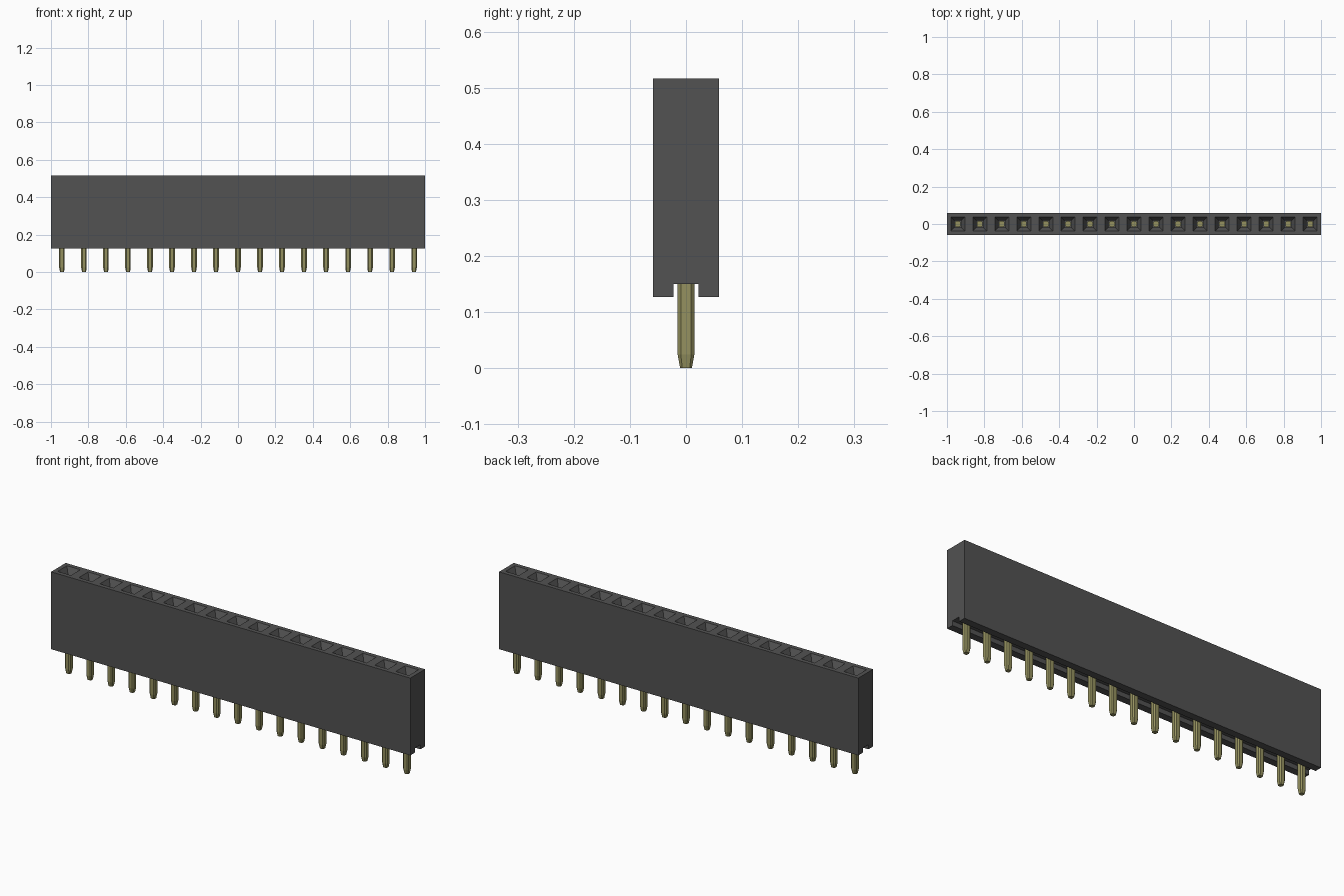
import bpy, bmesh

cube = bpy.data.objects.get("Cube")
if cube:
    bpy.data.objects.remove(cube, do_unlink=True)

COUNT = 17
PITCH = 2.0 / COUNT
HALF_Y, BOTTOM, TOP = 0.0585, 0.127, 0.516
SLOT_Y, SLOT_Z = 0.0225, 0.15
CENTRES = [(i - (COUNT - 1) / 2) * PITCH for i in range(COUNT)]


def material(name, rgb):
    m = bpy.data.materials.new(name)
    m.use_nodes = True
    m.diffuse_color = (*rgb, 1)
    bsdf = next(n for n in m.node_tree.nodes if n.type == 'BSDF_PRINCIPLED')
    bsdf.inputs["Base Color"].default_value = (*rgb, 1)
    return m


def finish(bm, name, mat):
    bmesh.ops.remove_doubles(bm, verts=bm.verts, dist=1e-5)
    bmesh.ops.recalc_face_normals(bm, faces=bm.faces)
    mesh = bpy.data.meshes.new(name)
    bm.to_mesh(mesh)
    bm.free()
    mesh.materials.append(mat)
    ob = bpy.data.objects.new(name, mesh)
    bpy.context.collection.objects.link(ob)
    return ob


def loft(bm, rings):
    """Skin consecutive closed rings of vertices with quads."""
    for a, b in zip(rings, rings[1:]):
        for i in range(len(a)):
            j = (i + 1) % len(a)
            bm.faces.new((a[i], a[j], b[j], b[i]))


def rect(bm, cx, hx, hy, z):
    return [bm.verts.new((cx + sx * hx, sy * hy, z))
            for sx, sy in ((-1, -1), (1, -1), (1, 1), (-1, 1))]


plastic = material("dark grey plastic", (0.085, 0.085, 0.085))
brass = material("brass", (0.30, 0.285, 0.115))

# Housing: one repeated cell per contact, open slot along the underside
bm = bmesh.new()
profile = [(HALF_Y, TOP), (HALF_Y, BOTTOM), (SLOT_Y, BOTTOM), (SLOT_Y, SLOT_Z),
           (-SLOT_Y, SLOT_Z), (-SLOT_Y, BOTTOM), (-HALF_Y, BOTTOM), (-HALF_Y, TOP)]
for k, cx in enumerate(CENTRES):
    # Top rim, funnel, straight socket and its floor
    rings = [rect(bm, cx, PITCH / 2, HALF_Y, TOP),
             rect(bm, cx, 0.037, 0.037, TOP),
             rect(bm, cx, 0.018, 0.018, TOP - 0.032),
             rect(bm, cx, 0.018, 0.018, 0.17)]
    loft(bm, rings)
    bm.faces.new(rings[-1])
    # Outer walls and slot
    left, right = [[bm.verts.new((cx + s * PITCH / 2, y, z)) for y, z in profile]
                   for s in (-1, 1)]
    for i in range(len(profile) - 1):
        bm.faces.new((left[i], left[i + 1], right[i + 1], right[i]))
    # End walls
    if k == 0:
        bm.faces.new(left)
    if k == COUNT - 1:
        bm.faces.new(right)
finish(bm, "housing", plastic)


# Pins: square bar with bevelled corners and a tapered tip
def pin_ring(bm, cx, h, z):
    c = h * 0.62
    pts = [(-c, -h), (c, -h), (h, -c), (h, c), (c, h), (-c, h), (-h, c), (-h, -c)]
    return [bm.verts.new((cx + x, y, z)) for x, y in pts]


for k, cx in enumerate(CENTRES):
    bm = bmesh.new()
    rings = [pin_ring(bm, 0, h, z)
             for h, z in ((0.0105, 0), (0.0148, 0.024), (0.0148, 0.22))]
    loft(bm, rings)
    bm.faces.new(rings[0])
    bm.faces.new(rings[-1])
    finish(bm, f"pin_{k + 1:02d}", brass).location.x = cx
